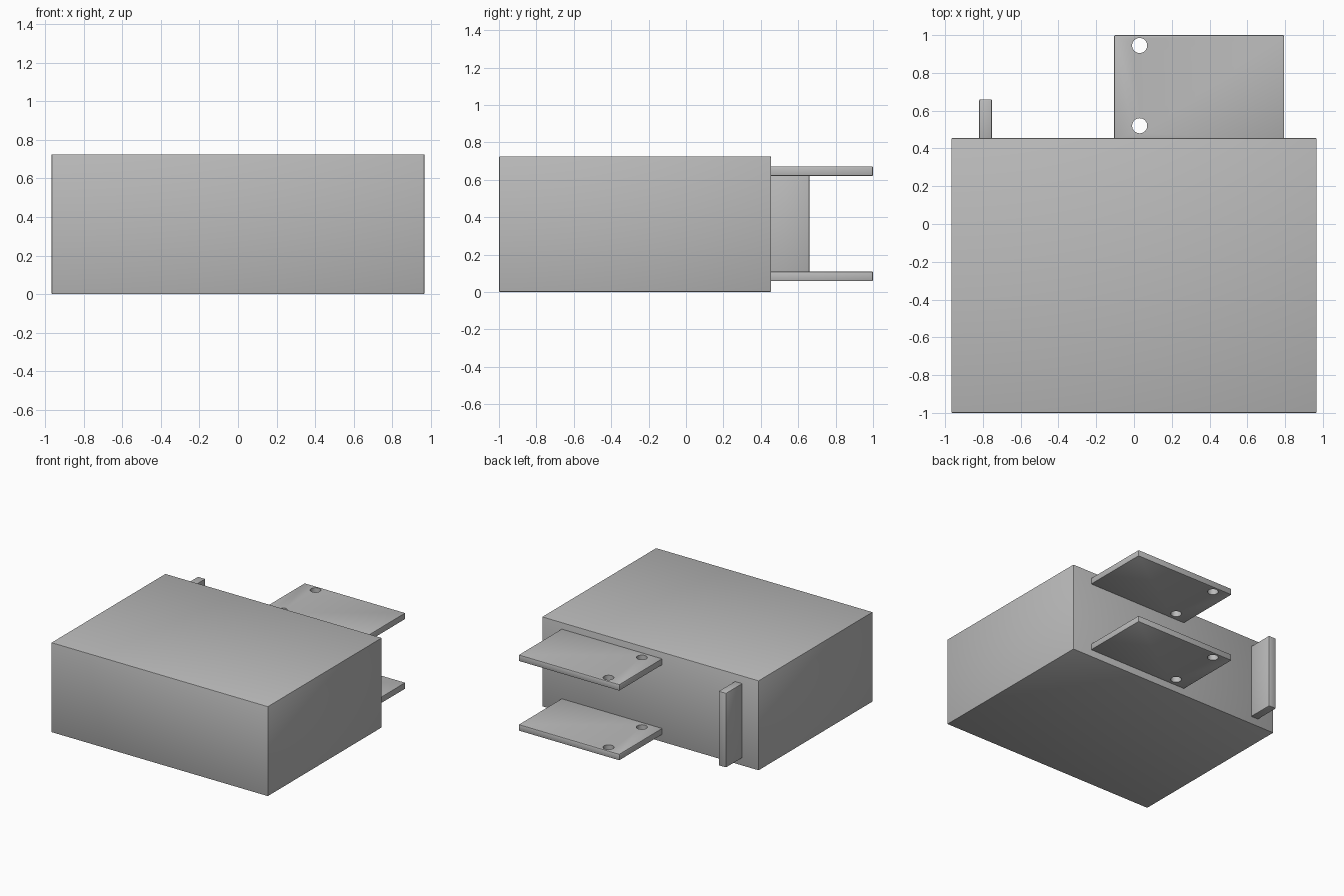
import bpy
from mathutils import Vector

cube = bpy.data.objects.get("Cube")
if cube:
    bpy.data.objects.remove(cube, do_unlink=True)

# One plain grey for everything
grey = bpy.data.materials.new("plain_grey")
grey.use_nodes = True
colour = (0.5, 0.5, 0.5, 1)
grey.diffuse_color = colour
grey.node_tree.nodes["Principled BSDF"].inputs["Base Color"].default_value = colour


def apply_modifier(obj, mod):
    bpy.ops.object.select_all(action='DESELECT')
    bpy.context.view_layer.objects.active = obj
    obj.select_set(True)
    bpy.ops.object.modifier_apply(modifier=mod.name)


def block(name, low, high, bevel):
    """Box between two corners with slightly softened edges."""
    low, high = Vector(low), Vector(high)
    bpy.ops.mesh.primitive_cube_add(size=1, location=(low + high) / 2)
    obj = bpy.context.object
    obj.name = name
    obj.dimensions = high - low
    bpy.ops.object.transform_apply(location=False, rotation=False, scale=True)
    obj.data.materials.append(grey)
    mod = obj.modifiers.new("soft_edges", 'BEVEL')
    mod.width = bevel
    mod.segments = 2
    apply_modifier(obj, mod)
    return obj


def drill(obj, x, y, radius):
    """Cut a vertical round hole through a part."""
    bpy.ops.mesh.primitive_cylinder_add(vertices=32, radius=radius, depth=0.3,
                                        location=(x, y, obj.location.z))
    cutter = bpy.context.object
    cutter.hide_render = True
    mod = obj.modifiers.new("hole", 'BOOLEAN')
    mod.operation = 'DIFFERENCE'
    mod.solver = 'EXACT'
    mod.object = cutter
    apply_modifier(obj, mod)
    bpy.data.objects.remove(cutter, do_unlink=True)


# Main body
body = block("body", (-0.967, -1, 0), (0.967, 0.455, 0.725), 0.006)

# Two drilled mounting plates on the back
plates = []
for name, z in (("lower_plate", 0.058), ("upper_plate", 0.62)):
    plate = block(name, (-0.105, 0.44, z), (0.795, 1, z + 0.052), 0.007)
    for y in (0.52, 0.945):
        drill(plate, 0.03, y, 0.04)
    plates.append(plate)

# Upright bar on the back
bar = block("upright_bar", (-0.82, 0.44, 0.062), (-0.752, 0.66, 0.663), 0.007)

# Smooth the soft edges while keeping the corners crisp
bpy.ops.object.select_all(action='DESELECT')
for obj in [body, bar] + plates:
    obj.select_set(True)
bpy.context.view_layer.objects.active = body
bpy.ops.object.shade_smooth_by_angle()
